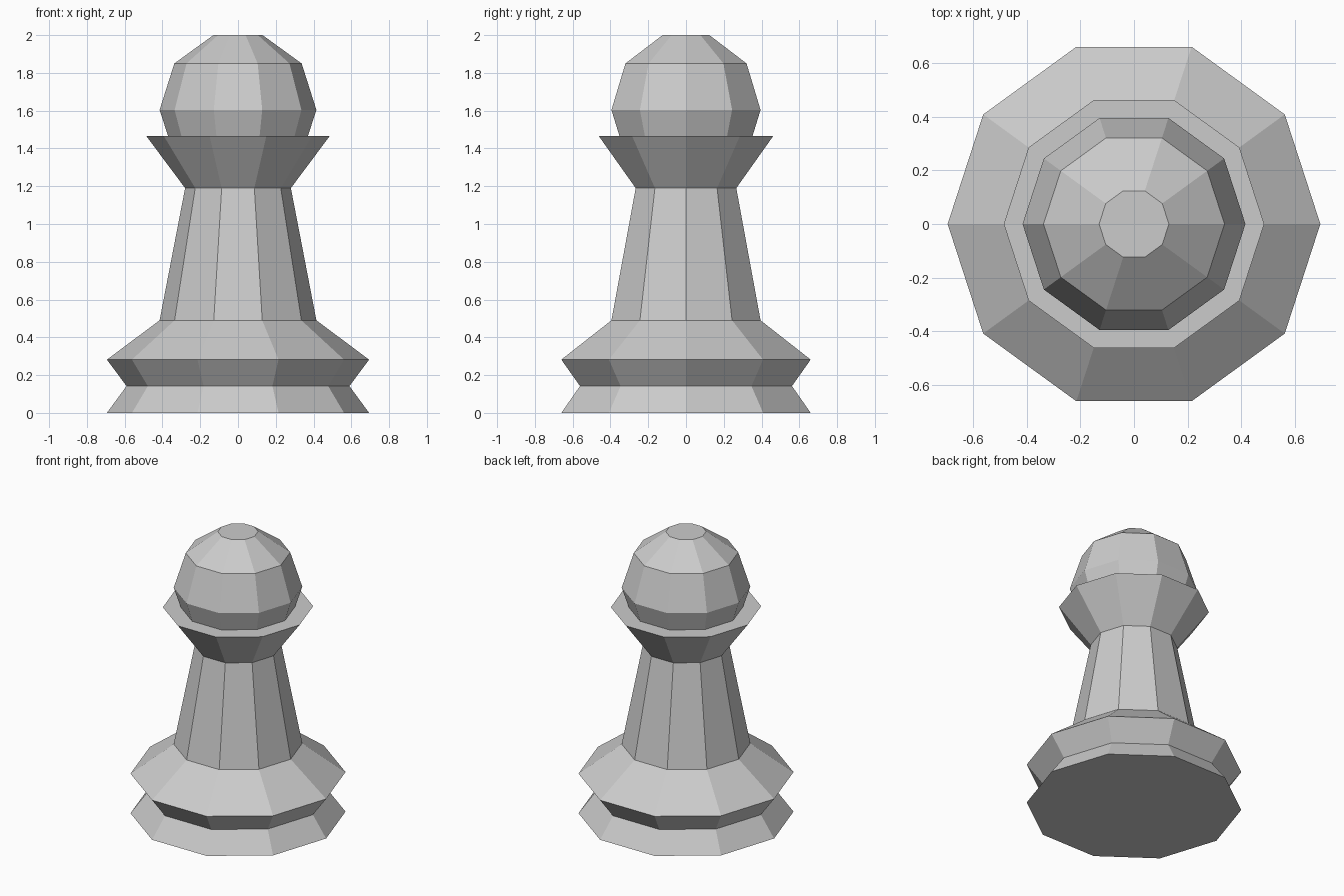
import bpy, bmesh
from math import cos, sin, pi

if "Cube" in bpy.data.objects:
    bpy.data.objects.remove(bpy.data.objects["Cube"])

SIDES = 10


def lathe(name, profile, cap_bottom=False, cap_top=False):
    """Revolve (radius, z) points into a flat-faced ten-sided part."""
    bm = bmesh.new()
    rings = [[bm.verts.new((r * cos(2 * pi * i / SIDES), r * sin(2 * pi * i / SIDES), z))
              for i in range(SIDES)] for r, z in profile]
    for low, high in zip(rings, rings[1:]):
        for i in range(SIDES):
            j = (i + 1) % SIDES
            bm.faces.new((low[i], low[j], high[j], high[i]))
    if cap_bottom:
        bm.faces.new(rings[0][::-1])
    if cap_top:
        bm.faces.new(rings[-1])
    mesh = bpy.data.meshes.new(name)
    bm.to_mesh(mesh)
    bm.free()
    obj = bpy.data.objects.new(name, mesh)
    bpy.context.collection.objects.link(obj)
    return obj


# Parts share their seam rings, so the stack reads as one closed shell
# Foot with waist groove and sloped shoulder
lathe("base", [(0.694, 0), (0.59, 0.142), (0.694, 0.282), (0.415, 0.49)], cap_bottom=True)

# Tapered stem
lathe("stem", [(0.415, 0.49), (0.28, 1.19)])

# Flared collar with flat top ledge
lathe("collar", [(0.28, 1.19), (0.485, 1.465), (0.37, 1.465)])

# Ball head: sphere rings every 36 degrees, trimmed at the collar
R, CZ = 0.42, 1.604
ball = [(R * cos(a), CZ + R * sin(a)) for a in (0, pi / 5, 2 * pi / 5)]
ball = [(0.415, 1.604), (0.337, 1.85), (0.13, 2.0)]
lathe("head", [(0.37, 1.465)] + ball, cap_top=True)
